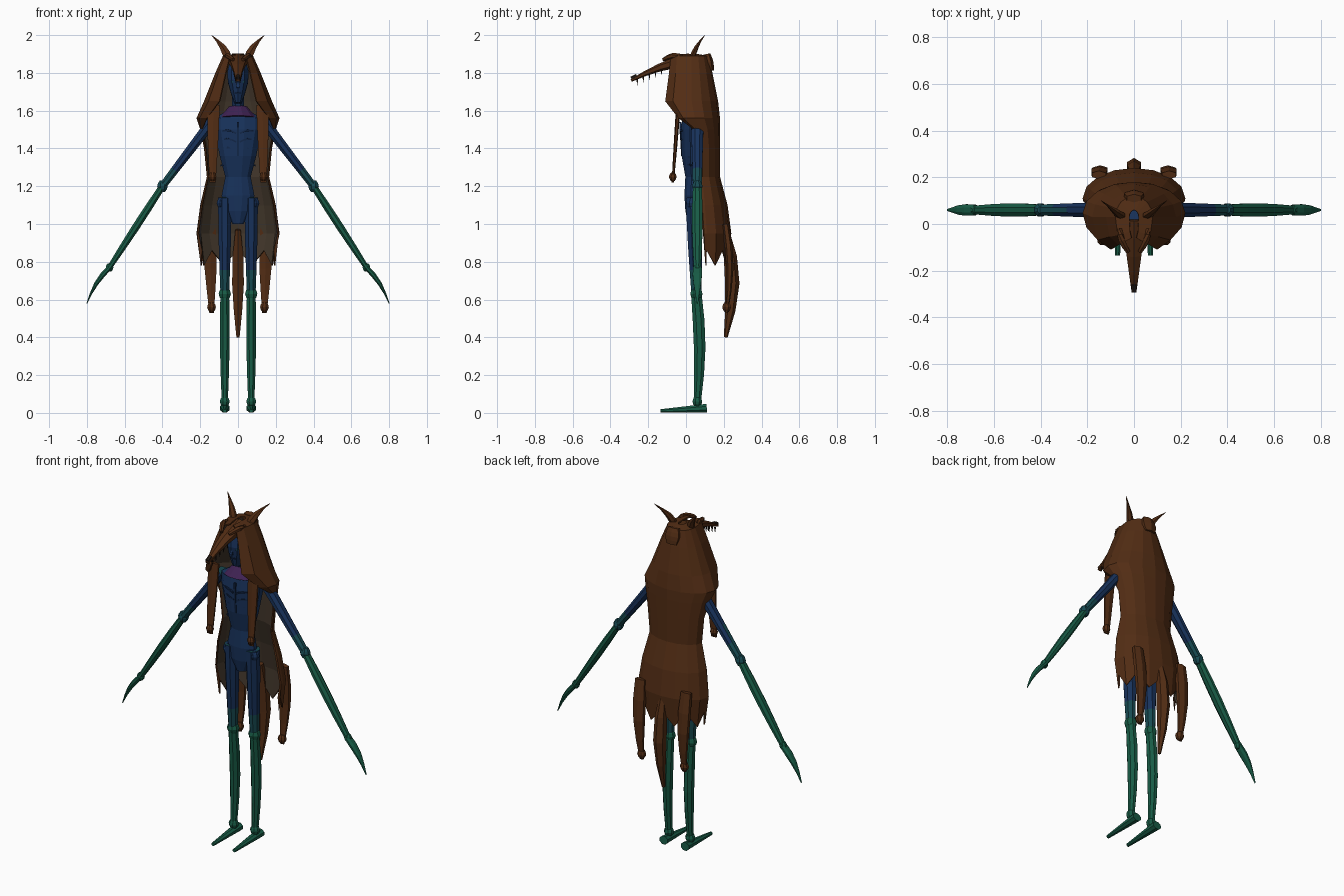
import bpy
import math
from mathutils import Vector

cube = bpy.data.objects.get("Cube")
if cube:
    bpy.data.objects.remove(cube, do_unlink=True)


def material(name, red, green, blue):
    colour = (red, green, blue, 1)
    mat = bpy.data.materials.new(name)
    mat.use_nodes = True
    mat.diffuse_color = colour
    mat.node_tree.nodes["Principled BSDF"].inputs["Base Color"].default_value = colour
    return mat


FUR = material("fur brown", .085, .026, .007)
LINING = material("hide lining", .055, .038, .024)
BLUE = material("deep blue skin", .009, .032, .105)
NAVY = material("rib navy", .006, .02, .065)
TEAL = material("blended teal", .009, .07, .085)
GREEN = material("sea green skin", .009, .105, .06)
PURPLE = material("collar purple", .05, .016, .085)
DARK = material("dark claw", .02, .012, .008)


def mesh_object(name, verts, faces, mats):
    mesh = bpy.data.meshes.new(name)
    mesh.from_pydata(verts, [], faces)
    for mat in mats:
        mesh.materials.append(mat)
    obj = bpy.data.objects.new(name, mesh)
    bpy.context.collection.objects.link(obj)
    return obj


def loft(name, stations, mats, sides=8):
    """Skin elliptical rings, each given as (centre, width radius, depth radius)."""
    verts, faces = [], []
    last = len(stations) - 1
    for i, (centre, width, depth) in enumerate(stations):
        along = stations[min(i + 1, last)][0] - stations[max(i - 1, 0)][0]
        across = Vector((0, 1, 0)).cross(along).normalized()
        outward = along.normalized().cross(across)
        for k in range(sides):
            angle = math.tau * (k + .5) / sides
            verts.append(centre + across * width * math.cos(angle) + outward * depth * math.sin(angle))
    for i in range(last):
        low, high = i * sides, (i + 1) * sides
        for k in range(sides):
            after = (k + 1) % sides
            faces.append((low + k, low + after, high + after, high + k))
    faces.append(tuple(reversed(range(sides))))
    faces.append(tuple(range(last * sides, (last + 1) * sides)))
    obj = mesh_object(name, verts, faces, mats)
    # A second material, where given, covers the far end of the part
    for face in obj.data.polygons:
        if face.index >= sides * last * .7:
            face.material_index = len(mats) - 1
    return obj


def strand(name, start, end, width, depth, *mats, taper=1, bulge=0, bend=(0, 0, 0), sides=8, steps=4):
    """Tapering limb between two points, swelling and bending at its middle."""
    stations = []
    for i in range(steps + 1):
        t = i / steps
        swell = math.sin(math.pi * t)
        scale = (1 + (taper - 1) * t) * (1 + bulge * swell)
        centre = Vector(start).lerp(Vector(end), t) + Vector(bend) * swell
        stations.append((centre, width * scale, depth * scale))
    return loft(name, stations, mats, sides)


def flip(point, side):
    return Vector((point[0] * side, point[1], point[2]))


def pair(name, start, end, *args, bend=(0, 0, 0), **options):
    for label, side in (("left_", 1), ("right_", -1)):
        strand(label + name, flip(start, side), flip(end, side), *args, bend=flip(bend, side), **options)


def knob_pair(name, centre, size, mat):
    half = Vector((0, 0, size))
    pair(name, centre + half, centre - half, size / 2, size / 2, mat, bulge=1)


# Joints on the model's left
SHOULDER = Vector((.14, .06, 1.54))
ELBOW = Vector((.4, .06, 1.2))
WRIST = Vector((.68, .06, .77))
FINGERTIP = Vector((.8, .06, .58))
HIP = Vector((.07, .04, 1.14))
KNEE = Vector((.07, .055, .63))
ANKLE = Vector((.07, .06, .06))
HEEL = Vector((.07, .11, .025))
TOE = Vector((.07, -.135, .01))

# Torso, from crotch to collarbone
torso = [(1, .03, .03), (1.07, .07, .045), (1.15, .09, .05), (1.25, .07, .045),
         (1.36, .1, .065), (1.5, .13, .07), (1.56, .13, .06), (1.6, .06, .04)]
loft("torso", [(Vector((0, .04, z)), width, depth) for z, width, depth in torso], [BLUE], sides=12)
strand("breastbone", (0, -.03, 1.54), (0, -.02, 1.36), .008, .008, NAVY, sides=4)
for row in range(5):
    drop = Vector((0, .007, -.045)) * row
    pair(f"rib_{row + 1}", Vector((.01, -.03, 1.48)) + drop, Vector((.09, 0, 1.49)) + drop,
         .006, .006, NAVY, bend=(0, -.012, .01), sides=4)

# Neck, collar and face
strand("neck", (0, .045, 1.57), (0, .02, 1.7), .033, .035, BLUE)
strand("collar", (0, .035, 1.56), (0, .045, 1.62), .1, .085, PURPLE, taper=.5, sides=12)
strand("head", (0, -.015, 1.64), (0, .02, 1.87), .02, .025, BLUE, taper=2, bulge=.9, sides=10)
strand("nose", (0, -.06, 1.72), (0, -.05, 1.78), .012, .012, BLUE, taper=.5, sides=4)
strand("mouth", (0, -.045, 1.69), (0, -.05, 1.7), .018, .006, NAVY, sides=6)
pair("eye", (.025, -.05, 1.75), (.025, -.05, 1.77), .012, .006, TEAL, sides=6)

# Arms
pair("upper_arm", SHOULDER, ELBOW, .03, .036, BLUE, TEAL, taper=.7)
pair("forearm", ELBOW, WRIST, .018, .025, GREEN, taper=.8, bulge=.35)
pair("hand", WRIST, FINGERTIP, .014, .025, GREEN, taper=.15, bulge=.5, bend=(.01, 0, .01))
knob_pair("elbow", ELBOW, .03, TEAL)
knob_pair("wrist", WRIST, .022, GREEN)

# Legs
pair("thigh", HIP, KNEE, .038, .044, BLUE, TEAL, taper=.65, bulge=.1)
pair("shin", KNEE, ANKLE, .025, .03, GREEN, taper=.7, bulge=.3, bend=(0, .015, 0))
pair("foot", HEEL, TOE, .028, .025, GREEN, taper=.4)
knob_pair("hip", HIP + Vector((.015, -.01, -.03)), .03, BLUE)
knob_pair("knee", KNEE, .035, GREEN)
knob_pair("ankle", ANKLE, .028, GREEN)


# Pelt cloak: open-fronted shell from hood to ragged hem
def cloak_ring(z, width, back, front, opening):
    """Quarter ellipse to the back and a short return to the front edge, mirrored."""
    middle = max(.03, (front + back) / 3)
    half = []
    for k in range(3):
        angle = math.pi * k / 4
        reach = opening + (1 - opening) * math.sin(angle)
        half.append(Vector((width * reach, middle + (front - middle) * math.cos(angle), z)))
    for k in range(1, 5):
        angle = math.pi * k / 8
        half.append(Vector((width * math.cos(angle), middle + (back - middle) * math.sin(angle), z)))
    return half + [flip(point, -1) for point in reversed(half[:-1])]


HOOD, BODY = .55, .95
rings = [cloak_ring(*row) for row in (
    (1.9, .02, .06, -.06, HOOD), (1.89, .08, .12, -.08, HOOD), (1.8, .12, .14, -.09, HOOD),
    (1.65, .18, .17, -.11, HOOD), (1.56, .22, .18, -.04, .75), (1.5, .2, .18, .04, BODY),
    (1.4, .18, .18, .08, BODY), (1.25, .165, .18, .08, BODY), (1.1, .2, .22, .08, BODY),
    (.95, .22, .24, .09, BODY), (.82, .2, .23, .1, BODY))]
for j, point in enumerate(rings[-1]):
    point.z += .04 * (-1) ** j
count = len(rings[0])
quads = []
for i in range(len(rings) - 1):
    for j in range(count - 1):
        upper, lower = i * count + j, (i + 1) * count + j
        quads.append((upper, lower, lower + 1, upper + 1))
cloak = mesh_object("pelt_cloak", [point for ring in rings for point in ring], quads, [FUR, LINING])
shell = cloak.modifiers.new("thickness", "SOLIDIFY")
shell.thickness = .008
shell.offset = -1
shell.material_offset = 1

# Beast head on the hood
strand("beast_muzzle", (0, .02, 1.87), (0, -.29, 1.76), .06, .035, FUR, taper=.2, bend=(0, 0, .015), sides=6)
strand("beast_nose", (0, -.26, 1.785), (0, -.29, 1.77), .012, .01, DARK, sides=6)
strand("nape_tuft", (0, .11, 1.9), (0, .13, 1.81), .035, .018, FUR, bulge=.4, sides=6)
pair("brow", (.06, -.02, 1.89), (.025, -.12, 1.87), .01, .01, FUR, bulge=.5, bend=(.01, 0, .01), sides=6)
pair("ear", (.05, .03, 1.87), (.14, .1, 2), .02, .012, FUR, taper=.05, bulge=.8, bend=(-.015, -.01, 0), sides=6)
for row in range(5):
    root = Vector((.022, -.13, 1.82)) + Vector((-.003, -.032, -.014)) * row
    pair(f"tooth_{row + 1}", root, root - Vector((0, 0, .03)), .005, .006, DARK, taper=.2, sides=4)

# Hanging forelegs, hind legs and tail of the pelt
FORE_PAW = Vector((.135, -.07, 1.22))
HIND_PAW = Vector((.14, .215, .53))
PAW_RISE = Vector((0, 0, .03))
pair("pelt_foreleg", (.13, -.04, 1.63), FORE_PAW, .038, .012, FUR, taper=.5, bulge=.1, sides=6)
knob_pair("fore_paw", FORE_PAW + PAW_RISE, .022, FUR)
pair("pelt_hindleg", (.15, .21, 1), HIND_PAW, .035, .018, FUR, taper=.4, bulge=.5, bend=(0, .02, 0), sides=6)
knob_pair("hind_paw", HIND_PAW + PAW_RISE, .025, FUR)
strand("pelt_tail", (0, .21, .97), (0, .21, .4), .016, .017, FUR, taper=.6, bulge=1.8, bend=(0, .035, 0), sides=6)
